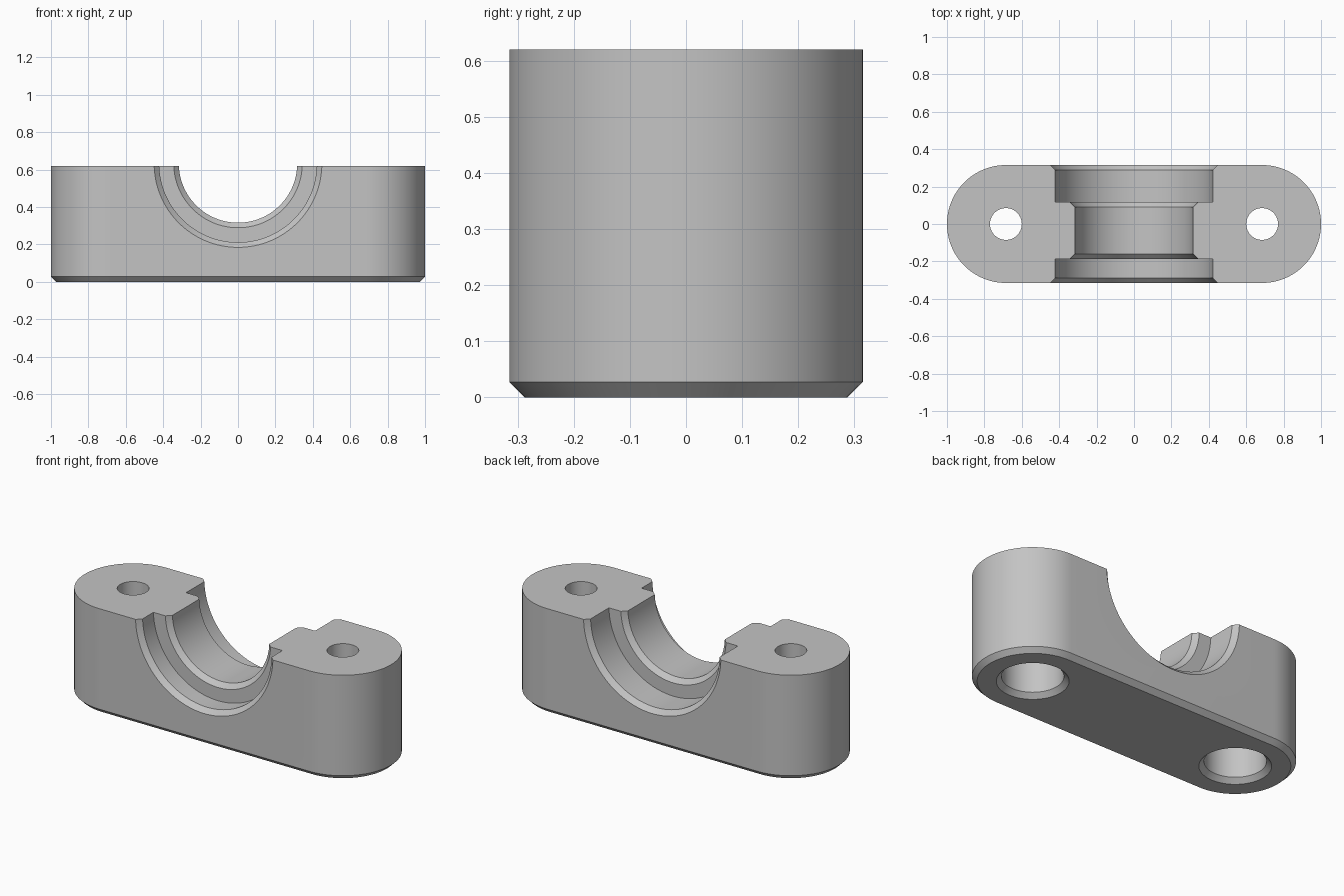
import bpy
import bmesh
from math import cos, sin, pi, radians
from mathutils import Matrix

old = bpy.data.objects.get("Cube")
if old:
    bpy.data.objects.remove(old, do_unlink=True)

HEIGHT, END_R, END_X, CHAMFER = 0.62, 0.315, 0.685, 0.027
SADDLE_Z = HEIGHT + 0.0125
ARC = 48

grey = bpy.data.materials.new("plain_grey")
grey.use_nodes = True
grey.diffuse_color = (0.55, 0.55, 0.55, 1)
grey.node_tree.nodes["Principled BSDF"].inputs["Base Color"].default_value = grey.diffuse_color


def loft(name, rings):
    """Join equal rings of points into a closed solid."""
    bm = bmesh.new()
    loops = [[bm.verts.new(p) for p in ring] for ring in rings]
    n = len(loops[0])
    for a, b in zip(loops, loops[1:]):
        for i in range(n):
            j = (i + 1) % n
            bm.faces.new((a[i], a[j], b[j], b[i]))
    bm.faces.new(loops[0])
    bm.faces.new(loops[-1])
    bmesh.ops.recalc_face_normals(bm, faces=bm.faces)
    mesh = bpy.data.meshes.new(name)
    bm.to_mesh(mesh)
    bm.free()
    mesh.materials.append(grey)
    obj = bpy.data.objects.new(name, mesh)
    bpy.context.collection.objects.link(obj)
    return obj


def stadium(radius, z):
    ring = []
    for side, start in ((1, -pi / 2), (-1, pi / 2)):
        for i in range(ARC + 1):
            a = start + pi * i / ARC
            ring.append((side * END_X + radius * cos(a), radius * sin(a), z))
    return ring


def revolve(name, profile, matrix, steps):
    """Turn (radius, height) pairs about z, then place the result."""
    obj = loft(name, [[(r * cos(2 * pi * i / steps), r * sin(2 * pi * i / steps), h)
                       for i in range(steps)] for r, h in profile])
    obj.data.transform(matrix)
    return obj


# Rounded block with a chamfered foot
block = loft("bearing_block", [stadium(END_R - CHAMFER, 0),
                               stadium(END_R, CHAMFER),
                               stadium(END_R, HEIGHT)])

# Stepped saddle along y: chamfered mouths, two recesses, narrower bore
saddle_profile = [(0.4685, -0.335), (0.4215, -0.288), (0.4215, -0.187),
                  (0.3435, -0.187), (0.3165, -0.16), (0.3165, 0.09),
                  (0.3435, 0.117), (0.4215, 0.117), (0.4215, 0.288),
                  (0.4685, 0.335)]
along_y = Matrix.Translation((0, 0, SADDLE_Z)) @ Matrix.Rotation(radians(-90), 4, 'X')
cutters = [revolve("saddle_cutter", saddle_profile, along_y, 144)]

# Bolt holes, counterbored and chamfered from below
bolt_profile = [(0.209, -0.02), (0.162, CHAMFER), (0.162, 0.31),
                (0.085, 0.31), (0.085, HEIGHT + 0.05)]
for side in (-1, 1):
    cutters.append(revolve("bolt_hole_cutter", bolt_profile,
                           Matrix.Translation((side * END_X, 0, 0)), 64))

# Cut, then apply and discard the cutters
for cutter in cutters:
    cutter.hide_render = True
    mod = block.modifiers.new(cutter.name, 'BOOLEAN')
    mod.operation = 'DIFFERENCE'
    mod.solver = 'EXACT'
    mod.object = cutter
bpy.ops.object.select_all(action='DESELECT')
block.select_set(True)
bpy.context.view_layer.objects.active = block
for mod in list(block.modifiers):
    bpy.ops.object.modifier_apply(modifier=mod.name)
for cutter in cutters:
    bpy.data.objects.remove(cutter, do_unlink=True)

bpy.ops.object.shade_smooth_by_angle(angle=radians(25))
